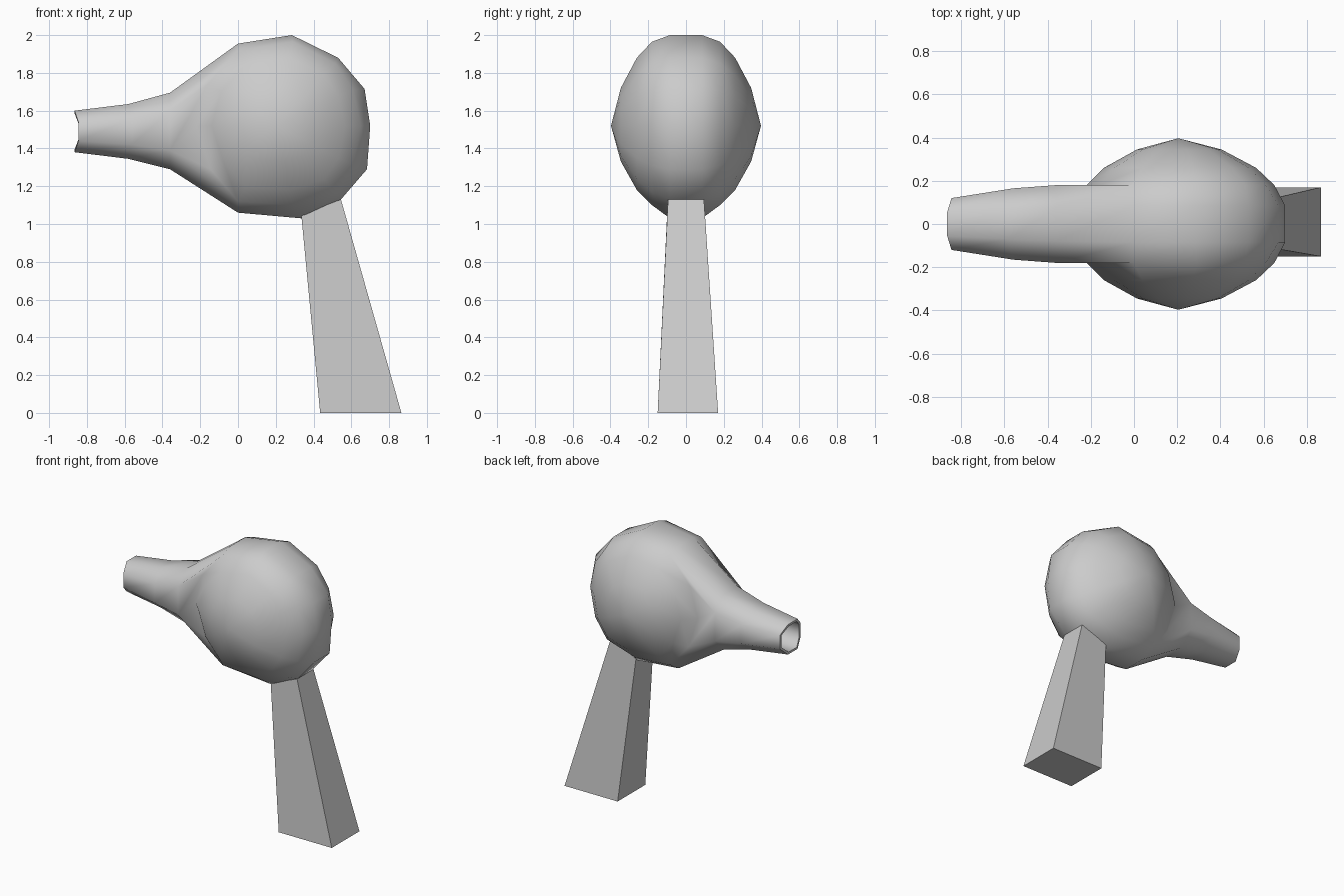
import bpy, bmesh
from math import radians
from mathutils import Vector

if "Cube" in bpy.data.objects:
    bpy.data.objects.remove(bpy.data.objects["Cube"])


def finish(name, bm, smooth):
    bmesh.ops.remove_doubles(bm, verts=bm.verts, dist=0.0005)
    bmesh.ops.recalc_face_normals(bm, faces=bm.faces)
    mesh = bpy.data.meshes.new(name)
    bm.to_mesh(mesh)
    bm.free()
    if smooth:
        mesh.shade_smooth()
        mesh.set_sharp_from_angle(angle=radians(52))
    obj = bpy.data.objects.new(name, mesh)
    bpy.context.collection.objects.link(obj)
    return obj


# Octagonal stations, nozzle to rear:
# crest (x, z) top, crest (x, z) bottom, shoulder (x, z top, z bottom), crest y, shoulder y
stations = [
    ((-.865, 1.60), (-.865, 1.38), (-.845, 1.54, 1.44), .055, .12),
    ((-.58, 1.635), (-.58, 1.345), (-.56, 1.56, 1.42), .07, .165),
    ((-.36, 1.695), (-.36, 1.29), (-.36, 1.60, 1.39), .08, .18),
    ((0, 1.955), (0, 1.06), (0, 1.92, 1.12), .085, .18),
    ((.285, 2.0), (.335, 1.03), (.29, 1.965, 1.10), .085, .18),
    ((.53, 1.88), (.545, 1.13), (.515, 1.85, 1.17), .085, .18),
    ((.67, 1.715), (.683, 1.29), (.61, 1.71, 1.31), .085, .18),
    ((.70, 1.52), (.70, 1.52), (.65, 1.52, 1.52), .085, .18),
]


def section(st):
    (tx, tz), (bx, bz), (sx, st_z, sb_z), yo, yi = st
    half = [(tx, yo, tz), (sx, yi, st_z), (sx, yi, sb_z), (bx, yo, bz)]
    return [Vector(p) for p in half + [(x, -y, z) for x, y, z in reversed(half)]]


bm = bmesh.new()


def face(points):
    bm.faces.new([bm.verts.new(p) for p in points])


def loft(a, b, skip=()):
    n = len(a)
    for i in range(n):
        if i in skip:
            continue
        j = (i + 1) % n
        quad = []
        for p in (a[i], a[j], b[j], b[i]):
            if all((p - q).length > 1e-5 for q in quad):
                quad.append(p)
        if len(quad) > 2:
            face(quad)


# Casing: nozzle plus the band around the motor housing
rings = [section(s) for s in stations]
for k in range(len(rings) - 1):
    loft(rings[k], rings[k + 1], skip=(1, 5) if k >= 2 else ())
# rear seam between the two crests
tail = rings[-1]

# Hollow nozzle bore
c = Vector((-.85, 0, 1.49))
rim = [Vector((p.x, p.y * .86, c.z + (p.z - c.z) * .86)) for p in rings[0]]
deep = [Vector((-.5, p.y * 1.1, p.z)) for p in rim]
loft(rings[0], rim)
loft(rim, deep)
face(deep)

# Side domes: outline shared with the band shoulders
upper = [(s[2][0], s[2][1]) for s in stations[3:]]
lower = [(s[2][0], s[2][2]) for s in reversed(stations[3:-1])]
left = [(-.145, 1.29), (-.22, 1.52), (-.16, 1.74)]
outline = upper + lower + left
cx, cz = .205, 1.52
for side in (1, -1):
    def ring(scale, y):
        return [Vector((cx + (x - cx) * scale, side * y, cz + (z - cz) * scale))
                for x, z in outline]
    levels = [ring(1, .18), ring(.81, .26), ring(.45, .345), ring(0, .397)]
    for a, b in zip(levels, levels[1:]):
        loft(a, b)
    # flat cheeks between nozzle and dome
    y = side * .18
    t, m, b = (Vector((-.36, y, z)) for z in (1.60, 1.52, 1.39))
    d = [Vector((x, y, z)) for x, z in [lower[-1]] + left + [upper[0]]]
    face([t, b, d[0], d[1], d[2], d[3], d[4]])

finish("dryer_body", bm, True)

# Handle: flat-sided, flaring toward the foot
bm = bmesh.new()
foot = [Vector(p) for p in ((.435, -.15, 0), (.865, -.15, 0), (.865, .17, 0), (.435, .17, 0))]
top = [Vector(p) for p in ((.335, -.1, 1.05), (.545, -.095, 1.13), (.545, .095, 1.13), (.335, .1, 1.05))]
loft(foot, top)
face(foot)
face(top)
finish("handle", bm, False)
